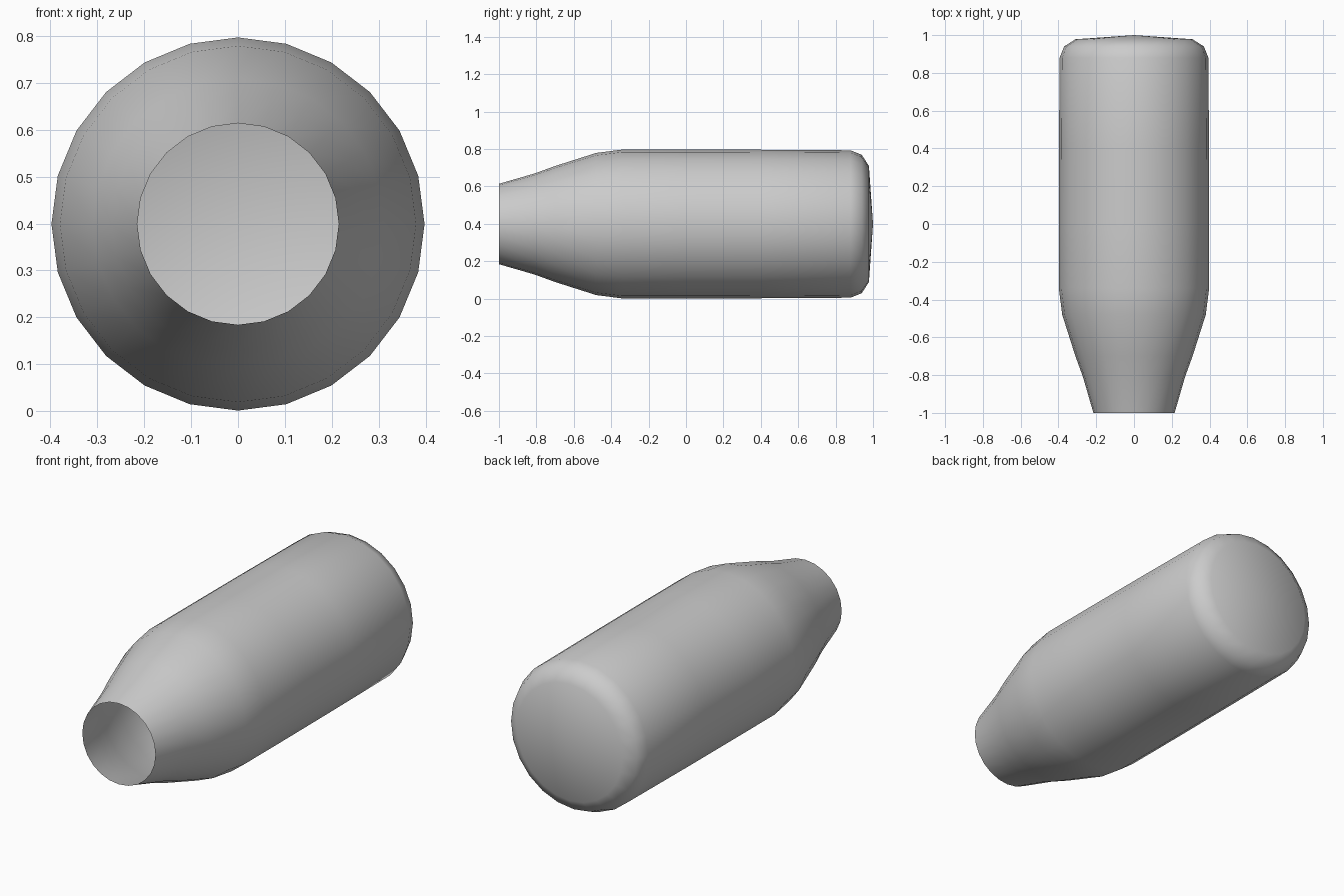
import bpy, bmesh, math

if "Cube" in bpy.data.objects:
    bpy.data.objects.remove(bpy.data.objects["Cube"])

SIDES = 24
AXIS_Z = 0.399

# Profile along the axis: (y, radius), open mouth at the front
profile = [(-1.0, 0.215), (-0.81, 0.27), (-0.70, 0.31), (-0.48, 0.38),
           (-0.34, 0.398), (0.0, 0.398), (0.4, 0.397), (0.88, 0.394),
           (0.94, 0.37), (0.978, 0.31)]

bm = bmesh.new()


def ring(y, r):
    return [bm.verts.new((r * math.sin(2 * math.pi * i / SIDES), y,
                          AXIS_Z + r * math.cos(2 * math.pi * i / SIDES)))
            for i in range(SIDES)]


# Thin-walled shell
rings = [ring(y, r) for y, r in profile]
for a, b in zip(rings, rings[1:]):
    for i in range(SIDES):
        j = (i + 1) % SIDES
        bm.faces.new((a[i], a[j], b[j], b[i]))

# Slightly domed closed end
tip = bm.verts.new((0, 1.0, AXIS_Z))
for i in range(SIDES):
    bm.faces.new((rings[-1][i], rings[-1][(i + 1) % SIDES], tip))

bm.normal_update()
# Point the normals outwards
if tip.link_faces[0].normal.y < 0:
    bmesh.ops.reverse_faces(bm, faces=bm.faces[:])
for f in bm.faces:
    f.smooth = True

mesh = bpy.data.meshes.new("bottle_shell")
bm.to_mesh(mesh)
bm.free()
bpy.context.collection.objects.link(bpy.data.objects.new("bottle_shell", mesh))
